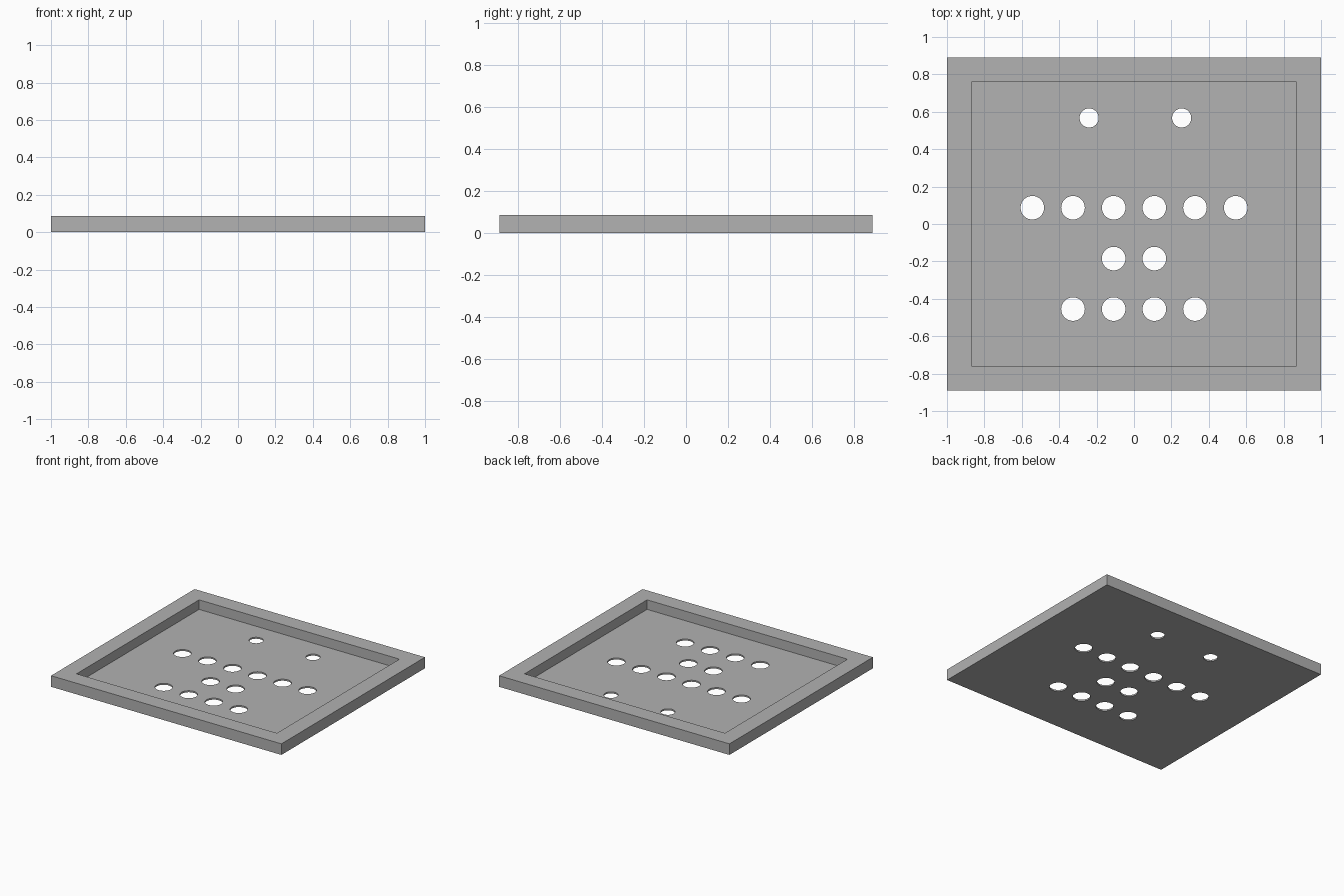
import bpy
import math

if "Cube" in bpy.data.objects:
    bpy.data.objects.remove(bpy.data.objects["Cube"], do_unlink=True)

WIDTH, DEPTH, HEIGHT = 2.0, 1.78, 0.087
RIM, FLOOR = 0.13, 0.012
PITCH = 0.2174

# Plain grey material
grey = bpy.data.materials.new("plain_grey")
grey.use_nodes = True
grey.diffuse_color = (0.445, 0.445, 0.445, 1)
grey.node_tree.nodes["Principled BSDF"].inputs["Base Color"].default_value = grey.diffuse_color


def box(name, size, bottom):
    bpy.ops.mesh.primitive_cube_add(size=1, location=(0, 0, bottom + size[2] / 2))
    ob = bpy.context.object
    ob.name = name
    ob.scale = size
    bpy.ops.object.transform_apply(location=True, rotation=False, scale=True)
    ob.data.materials.append(grey)
    return ob


def hole_cutter(x, y, radius):
    bpy.ops.mesh.primitive_cylinder_add(vertices=48, radius=radius, depth=0.4, location=(x, y, 0))
    ob = bpy.context.object
    ob.name = "hole_cutter"
    ob.data.materials.append(grey)
    return ob


def cut(target, cutter):
    cutter.hide_render = True
    mod = target.modifiers.new("cut", "BOOLEAN")
    mod.operation = "DIFFERENCE"
    mod.solver = "EXACT"
    mod.object = cutter
    bpy.ops.object.select_all(action="DESELECT")
    bpy.context.view_layer.objects.active = target
    target.select_set(True)
    bpy.ops.object.modifier_apply(modifier=mod.name)
    bpy.data.objects.remove(cutter, do_unlink=True)


# Shallow tray with a raised rim
tray = box("tray_panel", (WIDTH, DEPTH, HEIGHT), 0)
cut(tray, box("pocket_cutter", (WIDTH - 2 * RIM, DEPTH - 2 * RIM, HEIGHT), FLOOR))

# Rows of large button holes, evenly spaced about the centre
for count, y in ((6, 0.087), (2, -0.185), (4, -0.455)):
    for i in range(count):
        cut(tray, hole_cutter((i - (count - 1) / 2) * PITCH, y, 0.063))

# Two small holes near the back
for x in (-0.24, 0.255):
    cut(tray, hole_cutter(x, 0.567, 0.051))

bpy.ops.object.shade_smooth_by_angle(angle=math.radians(30))
